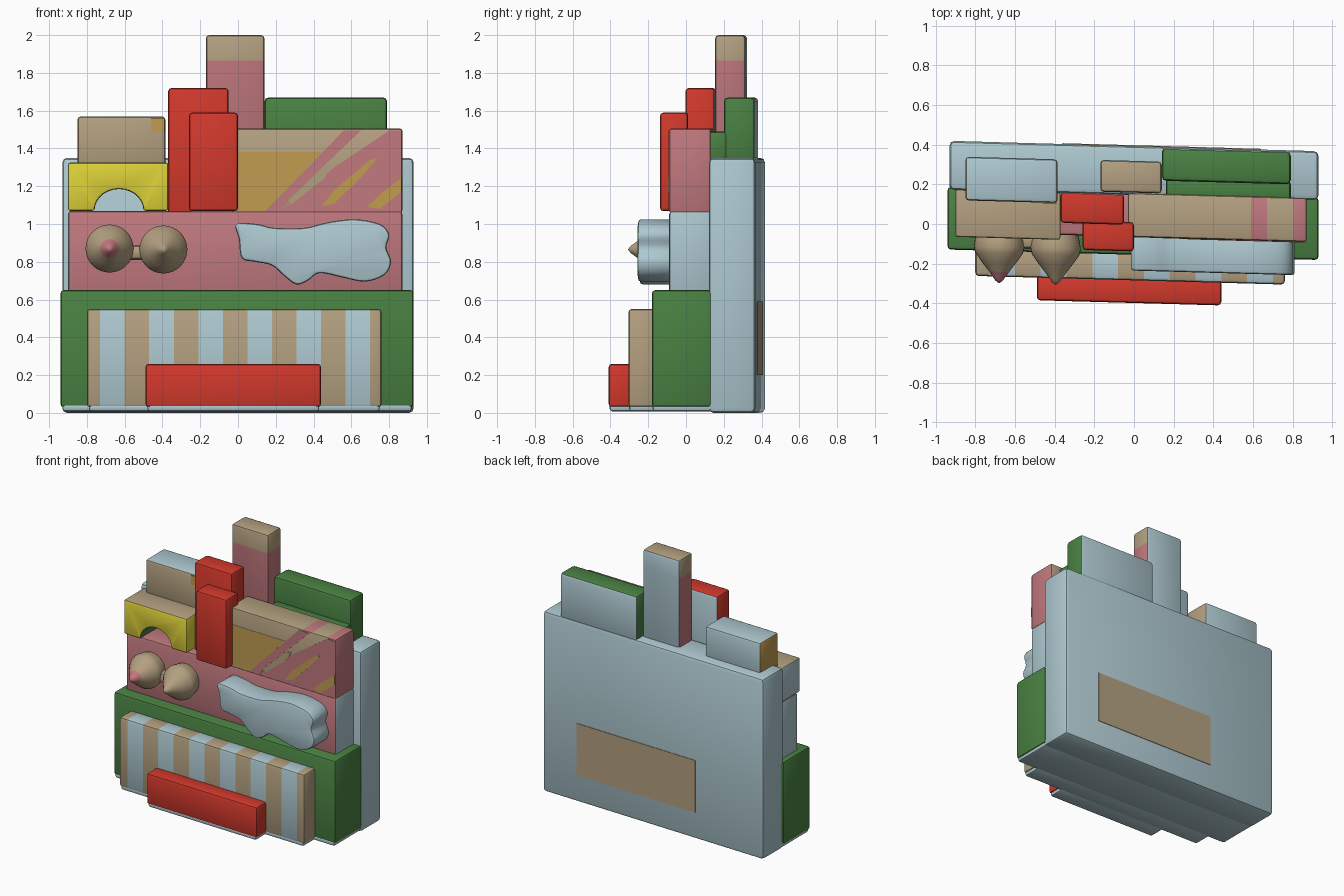
import bpy, bmesh, math
from mathutils import Vector

if "Cube" in bpy.data.objects:
    bpy.data.objects.remove(bpy.data.objects["Cube"])

# Flat colours (linear)
COLOURS = {
    "light_blue": (0.42, 0.58, 0.63), "tan": (0.45, 0.35, 0.215), "pink": (0.53, 0.19, 0.21),
    "green": (0.068, 0.22, 0.055), "red": (0.64, 0.04, 0.025), "yellow": (0.74, 0.65, 0.04),
    "ochre": (0.53, 0.33, 0.08),
}
MATS = {}
for key, rgb in COLOURS.items():
    MATS[key] = bpy.data.materials.new(key)
    MATS[key].diffuse_color = (*rgb, 1)

SKEW = -0.028  # the whole front runs slightly askew


def finish(bm, name, rule):
    """Colour faces by rule(side, centre), skew, and turn into an object."""
    mesh = bpy.data.meshes.new(name)
    slots = []
    bm.normal_update()
    for f in bm.faces:
        n = f.normal
        sides = {"front": -n.y, "back": n.y, "left": -n.x, "right": n.x, "top": n.z, "bottom": -n.z}
        side = max(sides, key=lambda s: round(sides[s], 2))
        col = rule if isinstance(rule, str) else rule(side, f.calc_center_median())
        if col not in slots:
            slots.append(col)
            mesh.materials.append(MATS[col])
        f.material_index = slots.index(col)
    for v in bm.verts:
        v.co.y += SKEW * v.co.x
    bm.to_mesh(mesh)
    bm.free()
    ob = bpy.data.objects.new(name, mesh)
    bpy.context.collection.objects.link(ob)
    return ob


def prism(name, outline, y0, y1, rule, bevel=0.018, x_cuts=(), z_cuts=()):
    """Extrude a front (x, z) outline from y0 to y1 with softened sharp edges."""
    bm = bmesh.new()
    face = bm.faces.new([bm.verts.new((x, y0, z)) for x, z in outline])
    ext = bmesh.ops.extrude_face_region(bm, geom=[face])
    for v in ext["geom"]:
        if isinstance(v, bmesh.types.BMVert):
            v.co.y = y1
    bmesh.ops.recalc_face_normals(bm, faces=bm.faces[:])
    if bevel:
        sharp = [e for e in bm.edges if e.calc_face_angle(0) > math.radians(50)]
        bmesh.ops.bevel(bm, geom=sharp, offset=bevel, segments=2, profile=0.5, affect='EDGES')
    planes = [((x, 0, 0), (1, 0, 0)) for x in x_cuts] + [((0, 0, z), (0, 0, 1)) for z in z_cuts]
    for co, no in planes:
        bmesh.ops.bisect_plane(bm, geom=bm.verts[:] + bm.edges[:] + bm.faces[:],
                               plane_co=co, plane_no=no)
    return finish(bm, name, rule)


def box(name, x0, x1, y0, y1, z0, z1, rule, **kw):
    return prism(name, [(x0, z0), (x1, z0), (x1, z1), (x0, z1)], y0, y1, rule, **kw)


def blue_on(main, *blue_sides):
    return lambda side, c: "light_blue" if side in blue_sides else main


def smooth_loop(pts, n=4):
    """Closed Catmull-Rom curve through the points."""
    out, m = [], len(pts)
    for i in range(m):
        a, b, c, d = (Vector(pts[(i + k) % m]) for k in (-1, 0, 1, 2))
        for j in range(n):
            t = j / n
            p = 0.5 * (2 * b + (c - a) * t + (2 * a - 5 * b + 4 * c - d) * t * t
                       + (3 * b - a - 3 * c + d) * t ** 3)
            out.append((p.x, p.y))
    return out


# Back slab with its rear panel
box("back_slab", -0.93, 0.93, 0.146, 0.393, 0.0, 1.35, "light_blue", bevel=0.025)
box("rear_panel", -0.36, 0.64, 0.39, 0.397, 0.2, 0.59, "tan", bevel=0)

# Stepped base: green block, striped panel, red step, each on a pale plinth
box("base_block", -0.94, 0.93, -0.155, 0.16, 0.03, 0.65, "green")
STRIPES = [-0.73 + 0.13 * k for k in range(12)]


def striped(side, c):
    k = math.floor((c.x + 0.73) / 0.13)
    return "light_blue" if 0 <= k < 11 and k % 2 == 0 else "tan"


box("striped_panel", -0.80, 0.76, -0.284, -0.14, 0.03, 0.55, striped, x_cuts=STRIPES)
box("red_step", -0.49, 0.44, -0.398, -0.27, 0.03, 0.26, "red")
for name, x0, x1, y0, y1 in (("base_plinth", -0.93, 0.92, -0.152, 0.2),
                             ("panel_plinth", -0.79, 0.75, -0.28, -0.13),
                             ("step_plinth", -0.48, 0.43, -0.393, -0.26)):
    box(name, x0, x1, y0, y1, 0.008, 0.05, "light_blue", bevel=0.015)

# Pink middle band
box("middle_band", -0.90, 0.87, -0.065, 0.16, 0.62, 1.07, blue_on("pink", "left", "right"))

# Twin cones with pink tip and a bridge
PROFILE = [(0.11, -0.05), (0.122, -0.10), (0.127, -0.135), (0.12, -0.165), (0.085, -0.215),
           (0.05, -0.26), (0.03, -0.288), (0.018, -0.305), (0.0, -0.318)]
for name, cx, cz, tip in (("left_cone", -0.68, 0.87, "pink"), ("right_cone", -0.395, 0.865, "tan")):
    bm = bmesh.new()
    vs = [bm.verts.new((cx + r, y, cz)) for r, y in PROFILE]
    es = [bm.edges.new(p) for p in zip(vs, vs[1:])]
    bmesh.ops.spin(bm, geom=vs + es, cent=(cx, 0, cz), axis=(0, 1, 0),
                   angle=2 * math.pi, steps=32)
    bmesh.ops.remove_doubles(bm, verts=bm.verts[:], dist=0.0005)
    bmesh.ops.recalc_face_normals(bm, faces=bm.faces[:])
    finish(bm, name, lambda side, c, tip=tip: tip if c.y < -0.27 else "tan")
box("cone_bridge", -0.60, -0.47, -0.14, -0.05, 0.81, 0.89, "tan", bevel=0.03)

# Wavy pale plaque
PLAQUE = [(-0.01, 1.0), (0.10, 1.0), (0.19, 0.98), (0.35, 0.98), (0.48, 1.01), (0.62, 1.025),
          (0.75, 1.0), (0.80, 0.945), (0.785, 0.875), (0.81, 0.80), (0.775, 0.73), (0.67, 0.695),
          (0.54, 0.72), (0.43, 0.74), (0.37, 0.70), (0.31, 0.68), (0.25, 0.72), (0.18, 0.78),
          (0.09, 0.80), (0.02, 0.82), (0.005, 0.92)]
prism("wavy_plaque", smooth_loop(PLAQUE), -0.235, -0.05, "light_blue", bevel=0.015)

# Yellow arched block
ARCH = [(-0.63 + 0.13 * math.cos(a), 1.07 + 0.115 * math.sin(a))
        for a in (math.pi * (1 - k / 14) for k in range(15))]


def arch_rule(side, c):
    if abs(c.x + 0.63) < 0.14 and c.z < 1.2 and side != "front":
        return "green"
    return {"top": "tan", "left": "light_blue", "back": "light_blue"}.get(side, "yellow")


prism("yellow_arch", [(-0.90, 1.07)] + ARCH + [(-0.37, 1.07), (-0.37, 1.325), (-0.90, 1.325)],
      -0.09, 0.15, arch_rule, bevel=0.012)

# Tan block above the arch
UPPER = {"top": "light_blue", "back": "light_blue", "left": "ochre"}
box("upper_tan_block", -0.85, -0.385, 0.095, 0.315, 1.30, 1.57, lambda s, c: UPPER.get(s, "tan"))
box("ochre_corner", -0.46, -0.39, 0.091, 0.097, 1.49, 1.56, "ochre", bevel=0)

# Red towers
box("red_tower_back", -0.37, -0.05, -0.005, 0.15, 1.05, 1.72, blue_on("red", "back"))
box("red_tower_front", -0.26, 0.0, -0.138, 0.01, 1.068, 1.59, "red")

# Chimney with tan cap
box("chimney", -0.17, 0.14, 0.158, 0.318, 1.33, 2.0,
    lambda s, c: "light_blue" if s == "back" else ("tan" if c.z > 1.865 else "pink"),
    z_cuts=(1.865,))

# Green block at upper right with a lower step
box("upper_green_block", 0.14, 0.79, 0.222, 0.387, 1.33, 1.67, blue_on("green", "back"), bevel=0.022)
box("upper_green_step", 0.16, 0.79, 0.13, 0.24, 1.33, 1.49, "green")


# Patterned block: pink bands on top, painted diagonal plates on the front
def pattern_rule(side, c):
    band = 0.59 < c.x < 0.67 or c.x > 0.80
    if side == "right" or (side == "top" and band):
        return "pink"
    return "tan"


box("patterned_block", -0.03, 0.87, -0.065, 0.155, 1.06, 1.505, pattern_rule,
    bevel=0.012, x_cuts=(0.59, 0.67, 0.80))
PLATES = [
    ("ochre_field", "ochre", 0.002, [(0, 1.38), (0.44, 1.38), (0.16, 1.07), (0, 1.07)]),
    ("pink_diagonal", "pink", 0.003, [(0.145, 1.07), (0.56, 1.495), (0.65, 1.495), (0.27, 1.13), (0.23, 1.07)]),
    ("pink_corner", "pink", 0.003, [(0.23, 1.07), (0.51, 1.30), (0.80, 1.495), (0.865, 1.495), (0.865, 1.07)]),
    ("tan_sliver", "tan", 0.005, [(0.28, 1.10), (0.27, 1.13), (0.46, 1.30), (0.50, 1.315), (0.46, 1.245)]),
    ("ochre_streak", "ochre", 0.005, [(0.44, 1.09), (0.51, 1.18), (0.70, 1.34), (0.74, 1.35), (0.65, 1.245), (0.51, 1.11)]),
    ("ochre_streak_small", "ochre", 0.005, [(0.685, 1.09), (0.75, 1.155), (0.865, 1.245), (0.865, 1.17), (0.75, 1.08)]),
]
for name, col, lift, pts in PLATES:
    prism(name, pts, -0.065 - lift, -0.064, col, bevel=0)

# Smooth the rounded edges, keep corners crisp
for ob in bpy.context.scene.objects:
    ob.select_set(True)
    bpy.context.view_layer.objects.active = ob
bpy.ops.object.shade_smooth_by_angle(angle=math.radians(40))

for m in bpy.data.materials:
    if m.users and not m.is_grease_pencil:
        m.use_nodes = True
        m.node_tree.nodes["Principled BSDF"].inputs["Base Color"].default_value = m.diffuse_color
